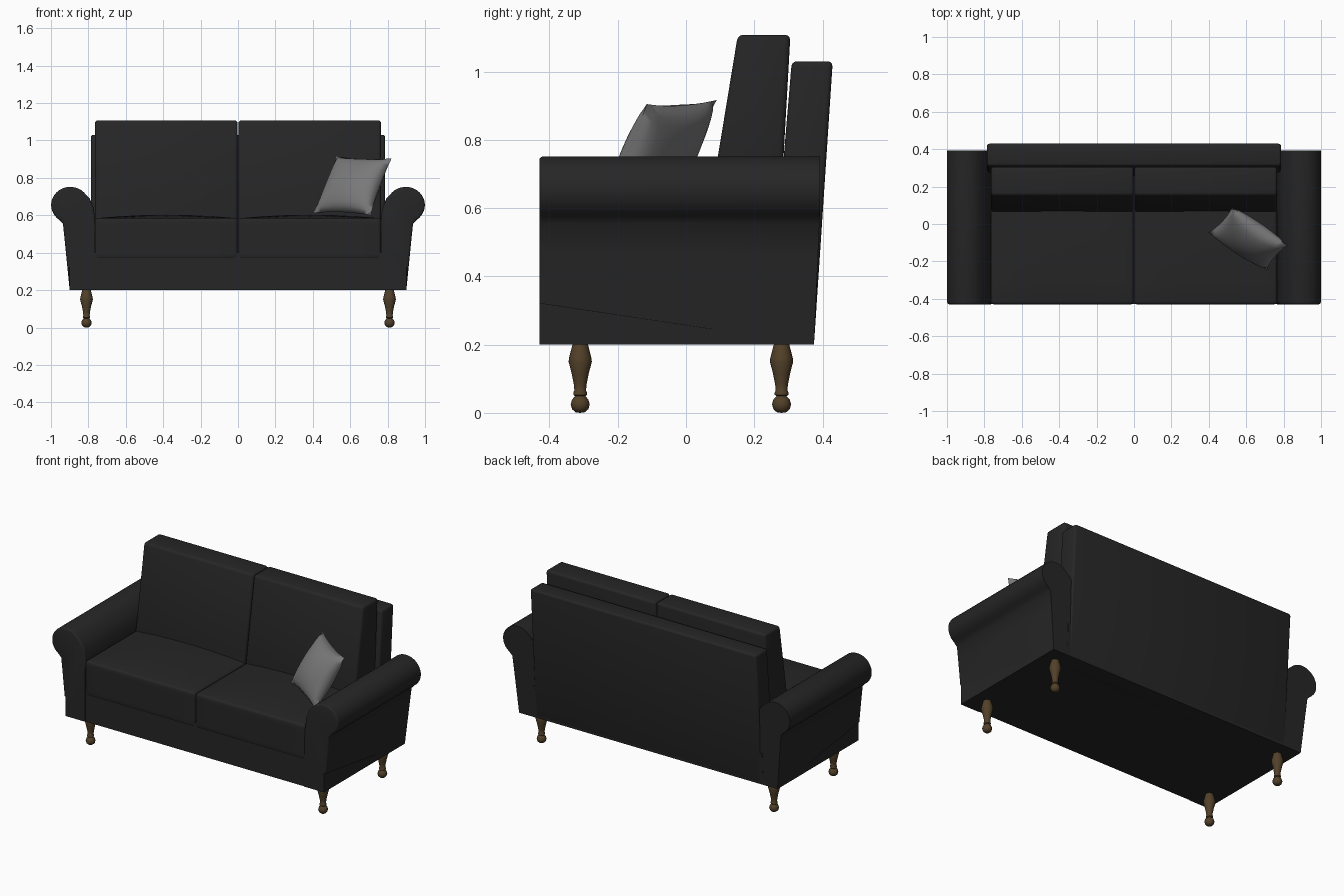
import bpy, bmesh, math
from mathutils import Vector

if "Cube" in bpy.data.objects:
    bpy.data.objects.remove(bpy.data.objects["Cube"])


def material(name, rgb):
    m = bpy.data.materials.new(name)
    m.diffuse_color = (*rgb, 1)
    m.use_nodes = True
    m.node_tree.nodes["Principled BSDF"].inputs["Base Color"].default_value = m.diffuse_color
    return m


FABRIC = material("black fabric", (0.019, 0.019, 0.019))
WOOD = material("dark wood", (0.085, 0.052, 0.022))
GREY = material("grey fabric", (0.19, 0.19, 0.19))


def finish(name, bm, mat, angle=40):
    bmesh.ops.recalc_face_normals(bm, faces=bm.faces)
    me = bpy.data.meshes.new(name)
    bm.to_mesh(me)
    bm.free()
    me.materials.append(mat)
    ob = bpy.data.objects.new(name, me)
    bpy.context.collection.objects.link(ob)
    bpy.ops.object.select_all(action='DESELECT')
    ob.select_set(True)
    bpy.context.view_layer.objects.active = ob
    bpy.ops.object.shade_smooth_by_angle(angle=math.radians(angle))
    return ob


def round_edges(bm, edges, r):
    bmesh.ops.bevel(bm, geom=edges, offset=r, segments=3, profile=0.5,
                    affect='EDGES', clamp_overlap=True)


def block(name, x, z, y_low, y_high, r, dome=0.0):
    """Box whose front and back y differ at the bottom and top."""
    bm = bmesh.new()
    bmesh.ops.create_cube(bm, size=2)
    if dome:
        bmesh.ops.subdivide_edges(bm, edges=bm.edges[:], cuts=5, use_grid_fill=True)
    for v in bm.verts:
        a, b, c = v.co
        t = (c + 1) / 2
        y0 = y_low[0] + (y_high[0] - y_low[0]) * t
        y1 = y_low[1] + (y_high[1] - y_low[1]) * t
        lift = dome * (1 - a * a) * (1 - b * b) if c > 0.99 else 0
        v.co = (x[0] + (x[1] - x[0]) * (a + 1) / 2,
                y0 + (y1 - y0) * (b + 1) / 2,
                z[0] + (z[1] - z[0]) * t + lift)
    if r:
        sharp = [e for e in bm.edges if e.calc_face_angle(0) > 0.7]
        round_edges(bm, sharp, r)
    return finish(name, bm, FABRIC)


# Base, back panel and cushions
block("base", (-0.80, 0.80), (0.20, 0.40), (-0.427, 0.375), (-0.427, 0.385), 0)
block("back_panel", (-0.787, 0.787), (0.20, 1.03), (0.24, 0.375), (0.31, 0.43), 0.014)
for side, x0 in (("left", -0.765), ("right", 0.002)):
    block(side + "_seat_cushion", (x0, x0 + 0.763), (0.365, 0.585),
          (-0.43, 0.26), (-0.43, 0.26), 0.016, dome=0.018)
    block(side + "_back_cushion", (x0, x0 + 0.763), (0.56, 1.108),
          (0.062, 0.275), (0.152, 0.306), 0.016)

# Rolled arms: one profile extruded front to back, mirrored
roll = [(0.897 + 0.102 * math.cos(math.radians(a)),
         0.655 + 0.097 * math.sin(math.radians(a))) for a in range(-55, 136, 10)]
profile = ([(0.765, 0.20), (0.90, 0.20), (0.912, 0.32), (0.926, 0.46), (0.936, 0.555)]
           + roll + [(0.793, 0.69), (0.772, 0.64), (0.765, 0.58)])
for side, s in (("left", -1), ("right", 1)):
    bm = bmesh.new()
    front = [bm.verts.new((s * x, -0.43, z)) for x, z in profile]
    back = [bm.verts.new((s * x, 0.375 + 0.018 * min(1, (z - 0.2) / 0.4), z))
            for x, z in profile]
    n = len(profile)
    front_face = bm.faces.new(front)
    bm.faces.new(back[::-1])
    for i in range(n):
        j = (i + 1) % n
        bm.faces.new((front[i], back[i], back[j], front[j]))
    bm.normal_update()
    rim = [e for e in front_face.edges if min(v.co.z for v in e.verts) > 0.25]
    round_edges(bm, rim, 0.012)
    finish(side + "_arm", bm, FABRIC)

# Turned legs
LEG = [(0.0, 0.0), (0.014, 0.002), (0.024, 0.011), (0.028, 0.025), (0.024, 0.039),
       (0.015, 0.049), (0.02, 0.053), (0.02, 0.06), (0.017, 0.066), (0.019, 0.085),
       (0.025, 0.115), (0.034, 0.15), (0.033, 0.16), (0.022, 0.203)]
for name, x, y in (("front_left", -0.81, -0.31), ("front_right", 0.81, -0.31),
                   ("back_left", -0.81, 0.28), ("back_right", 0.81, 0.28)):
    bm = bmesh.new()
    pts = [bm.verts.new((x + r, y, z)) for r, z in LEG]
    edges = [bm.edges.new(p) for p in zip(pts, pts[1:])]
    bmesh.ops.spin(bm, geom=pts + edges, cent=(x, y, 0), axis=(0, 0, 1),
                   angle=2 * math.pi, steps=24, use_duplicate=False)
    bmesh.ops.remove_doubles(bm, verts=bm.verts[:], dist=0.0005)
    finish(name + "_leg", bm, WOOD, 50)

# Throw pillow: two bulged sheets spanned between four corners
A, B = Vector((0.525, 0.09, 0.917)), Vector((0.822, -0.115, 0.905))
D, C = Vector((0.40, -0.045, 0.612)), Vector((0.71, -0.245, 0.60))
normal = (B - A).cross(A - D).normalized()
N = 16
bm = bmesh.new()
for s in (-1, 1):
    grid = []
    for i in range(N + 1):
        for j in range(N + 1):
            u, v = 2 * i / N - 1, 2 * j / N - 1
            # edges draw inwards between the corners
            p, q = u * (1 - 0.07 * (1 - v * v)), v * (1 - 0.07 * (1 - u * u))
            p, q = (p + 1) / 2, (q + 1) / 2
            co = D.lerp(C, p).lerp(A.lerp(B, p), q)
            bulge = 0.075 * ((1 - u * u) * (1 - v * v)) ** 0.5
            grid.append(bm.verts.new(co + normal * s * bulge))
    for i in range(N):
        for j in range(N):
            k = i * (N + 1) + j
            bm.faces.new((grid[k], grid[k + 1], grid[k + N + 2], grid[k + N + 1]))
bmesh.ops.remove_doubles(bm, verts=bm.verts[:], dist=0.0005)
finish("throw_pillow", bm, GREY, 80)
